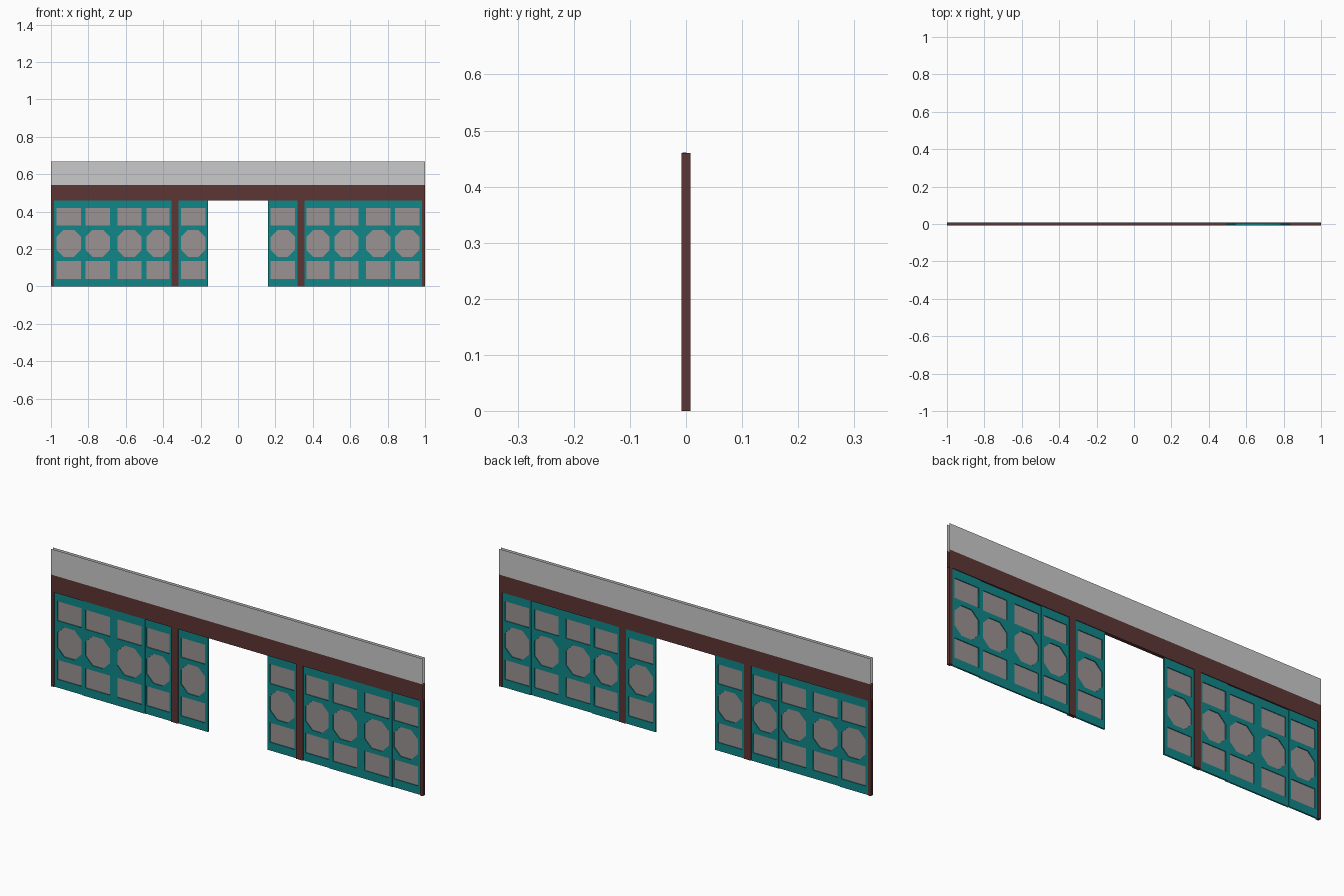
import bpy, bmesh, math
from mathutils import Matrix

if "Cube" in bpy.data.objects:
    bpy.data.objects.remove(bpy.data.objects["Cube"])


def material(name, rgb):
    m = bpy.data.materials.new(name)
    lin = [((c / 255 + 0.055) / 1.055) ** 2.4 if c > 10 else c / 255 / 12.92 for c in rgb]
    m.diffuse_color = (*lin, 1)
    m.use_nodes = True
    m.node_tree.nodes["Principled BSDF"].inputs["Base Color"].default_value = m.diffuse_color
    return m


BROWN = material("dark_brown", (92, 54, 52))
TEAL = material("teal", (16, 134, 136))
PANE = material("warm_grey_glass", (155, 146, 146))
GREY = material("light_grey", (202, 202, 202))

DEPTH = 0.008    # half depth of the whole wall
EAVE = 0.46      # underside of the beam


def add_mesh(name, bm, mat):
    me = bpy.data.meshes.new(name)
    bm.to_mesh(me)
    bm.free()
    me.materials.append(mat)
    ob = bpy.data.objects.new(name, me)
    bpy.context.collection.objects.link(ob)
    return ob


def box(name, x0, x1, y0, y1, z0, z1, mat):
    bm = bmesh.new()
    size = Matrix.Diagonal((x1 - x0, y1 - y0, z1 - z0, 1))
    centre = Matrix.Translation(((x0 + x1) / 2, (y0 + y1) / 2, (z0 + z1) / 2))
    bmesh.ops.create_cube(bm, size=1, matrix=centre @ size)
    return add_mesh(name, bm, mat)


def open_band(name, z0, z1, mat, bottom):
    """Front and back sheets with open ends and top, optional underside."""
    bm = bmesh.new()
    quads = [[(-1, -DEPTH, z0), (1, -DEPTH, z0), (1, -DEPTH, z1), (-1, -DEPTH, z1)],
             [(1, DEPTH, z0), (-1, DEPTH, z0), (-1, DEPTH, z1), (1, DEPTH, z1)]]
    if bottom:
        quads.append([(-1, DEPTH, z0), (1, DEPTH, z0), (1, -DEPTH, z0), (-1, -DEPTH, z0)])
    for q in quads:
        bm.faces.new([bm.verts.new(p) for p in q])
    bmesh.ops.remove_doubles(bm, verts=bm.verts, dist=1e-5)
    return add_mesh(name, bm, mat)


def rect(x0, x1, z0, z1):
    return [(x0, z0), (x1, z0), (x1, z1), (x0, z1)]


def octagon(x0, x1, z0, z1, c=0.037):
    return [(x0 + c, z0), (x1 - c, z0), (x1, z0 + c), (x1, z1 - c),
            (x1 - c, z1), (x0 + c, z1), (x0, z1 - c), (x0, z0 + c)]


def panel(name, x0, x1, y0, y1, top, pane_spans):
    """Frame with three openings per leaf, each filled with a thin pane."""
    holes = []
    for a, b in pane_spans:
        holes += [rect(a, b, 0.04, 0.135), octagon(a, b, 0.158, 0.302),
                  rect(a, b, 0.325, 0.42)]
    # frame: filled flat curve with holes, extruded and stood upright
    cu = bpy.data.curves.new(name, 'CURVE')
    cu.dimensions = '2D'
    cu.fill_mode = 'BOTH'
    cu.extrude = (y1 - y0) / 2
    for loop in [rect(x0, x1, 0, top)] + holes:
        sp = cu.splines.new('POLY')
        sp.points.add(len(loop) - 1)
        for p, (x, z) in zip(sp.points, loop):
            p.co = (x, z, 0, 1)
        sp.use_cyclic_u = True
    tmp = bpy.data.objects.new(name + "_curve", cu)
    bpy.context.collection.objects.link(tmp)
    bpy.context.view_layer.update()
    me = bpy.data.meshes.new_from_object(tmp.evaluated_get(bpy.context.evaluated_depsgraph_get()))
    bpy.data.objects.remove(tmp)
    mid = (y0 + y1) / 2
    me.transform(Matrix.Translation((0, mid, 0)) @ Matrix.Rotation(math.pi / 2, 4, 'X'))
    me.materials.clear()
    me.materials.append(TEAL)
    bpy.context.collection.objects.link(bpy.data.objects.new(name + "_frame", me))
    # panes
    bm = bmesh.new()
    for loop in holes:
        bm.faces.new([bm.verts.new((x, mid, z)) for x, z in loop])
    add_mesh(name + "_panes", bm, PANE)


def span(s, a, b):
    """Mirror an x interval to side s."""
    return (a, b) if s > 0 else (-b, -a)


# wall band above, beam below it
open_band("upper_wall", 0.543, 0.668, GREY, False)
open_band("beam", EAVE, 0.543, BROWN, True)

for s, side in ((-1, "left"), (1, "right")):
    # posts
    box(side + "_end_post", *span(s, 0.984, 1), -DEPTH, DEPTH, 0, EAVE, BROWN)
    box(side + "_inner_post", *span(s, 0.318, 0.355), -DEPTH, DEPTH, 0, EAVE, BROWN)
    # fixed single panels
    for name, a, b, pa, pb in (("outer", 0.83, 0.984, 0.84, 0.97),
                               ("middle", 0.355, 0.502, 0.365, 0.49),
                               ("doorway", 0.16, 0.318, 0.175, 0.305)):
        panel(f"{side}_{name}_panel", *span(s, a, b), -0.003, 0.005, EAVE,
              [span(s, pa, pb)])
    # double sliding panel, set a little forward
    panel(side + "_double_panel", *span(s, 0.495, 0.833), -0.006, 0.001,
          EAVE + 0.001 if s > 0 else EAVE,
          [span(s, 0.515, 0.645), span(s, 0.685, 0.815)])
